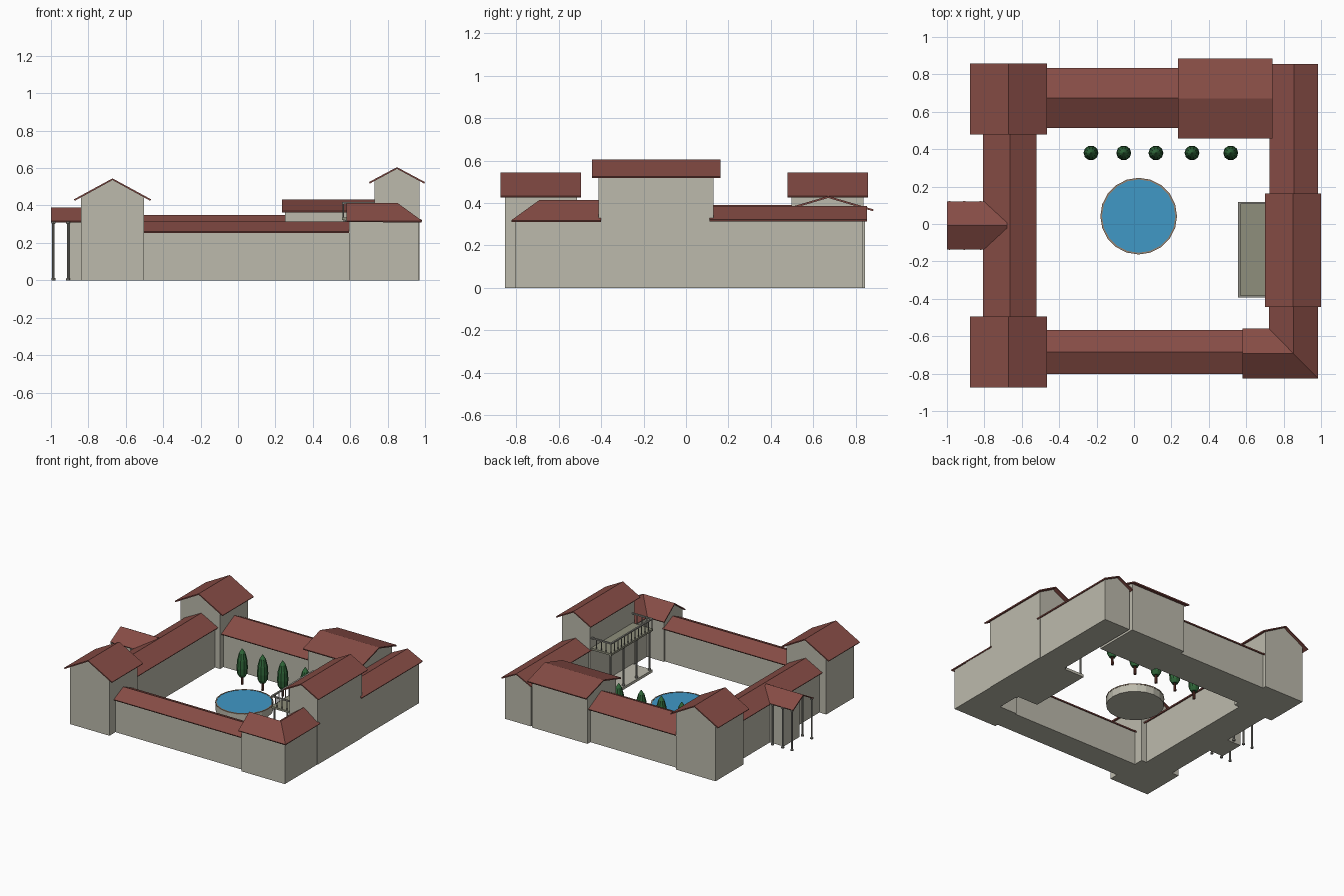
import bpy, bmesh, math

if "Cube" in bpy.data.objects:
    bpy.data.objects.remove(bpy.data.objects["Cube"])


def material(name, r, g, b):
    m = bpy.data.materials.new(name)
    lin = [((c / 255 + 0.055) / 1.055) ** 2.4 for c in (r, g, b)]
    m.diffuse_color = (*lin, 1)
    m.use_nodes = True
    m.node_tree.nodes["Principled BSDF"].inputs["Base Color"].default_value = m.diffuse_color
    return m


WALL = material("plaster", 188, 186, 172)
ROOF = material("roof_tile", 134, 76, 69)
WATER = material("water", 64, 152, 198)
RIM = material("pool_rim", 150, 130, 112)
DECK = material("deck_stone", 143, 143, 124)
METAL = material("column_grey", 142, 141, 134)
LEAF = material("foliage", 48, 104, 58)
TRUNK = material("trunk", 92, 50, 40)


def make(name, verts, faces, mat, fix=True):
    me = bpy.data.meshes.new(name)
    me.from_pydata(verts, [], faces)
    if fix:
        bm = bmesh.new()
        bm.from_mesh(me)
        bmesh.ops.recalc_face_normals(bm, faces=bm.faces)
        bm.to_mesh(me)
        bm.free()
    me.materials.append(mat)
    ob = bpy.data.objects.new(name, me)
    bpy.context.collection.objects.link(ob)
    return ob


def box(name, x0, x1, y0, y1, z0, z1, mat):
    v = [(x, y, z) for z in (z0, z1) for x, y in ((x0, y0), (x1, y0), (x1, y1), (x0, y1))]
    f = [(3, 2, 1, 0), (4, 5, 6, 7)] + [(i, (i + 1) % 4, (i + 1) % 4 + 4, i + 4) for i in range(4)]
    return make(name, v, f, mat)


def lathe(name, x, y, profile, n, mat):
    """Closed solid turned from (radius, z) pairs."""
    v = [(x + r * math.cos(2 * math.pi * i / n), y + r * math.sin(2 * math.pi * i / n), z)
         for r, z in profile for i in range(n)]
    f = [(k * n + i, k * n + (i + 1) % n, (k + 1) * n + (i + 1) % n, (k + 1) * n + i)
         for k in range(len(profile) - 1) for i in range(n)]
    f += [tuple(range(n))[::-1], tuple(range(len(v) - n, len(v)))]
    return make(name, v, f, mat)


def roof_sheet(name, verts, faces):
    """Thin tiled roof grown downwards from its top surface."""
    ob = make(name, verts, faces, ROOF, fix=False)
    bm = bmesh.new()
    bm.from_mesh(ob.data)
    for f in bm.faces:
        f.normal_update()
        if f.normal.z < 0:
            f.normal_flip()
    bm.to_mesh(ob.data)
    bm.free()
    mod = ob.modifiers.new("thickness", 'SOLIDIFY')
    mod.thickness = 0.009
    mod.offset = -1
    return ob


def along(axis, a, c, z):
    """Point at a along the ridge and c across it."""
    return (a, c, z) if axis == 'x' else (c, a, z)


def gable_roof(name, axis, a0, a1, c0, c1, eave, ridge):
    m = (c0 + c1) / 2
    v = [along(axis, a, c, z) for a in (a0, a1) for c, z in ((c0, eave), (m, ridge), (c1, eave))]
    return roof_sheet(name, v, [(0, 1, 4, 3), (1, 2, 5, 4)])


def gable_walls(name, axis, a0, a1, c0, c1, inset, eave, ridge):
    """House-shaped prism sitting just under the matching roof."""
    m = (c0 + c1) / 2
    t = 0.006
    side = eave + (ridge - eave) * inset / (m - c0) - t
    prof = [(c0 + inset, 0), (c0 + inset, side), (m, ridge - t), (c1 - inset, side), (c1 - inset, 0)]
    v = [along(axis, a, c, z) for a in (a0, a1) for c, z in prof]
    f = [(0, 1, 2, 3, 4), (9, 8, 7, 6, 5)] + [(i, (i + 1) % 5, (i + 1) % 5 + 5, i + 5) for i in range(5)]
    return make(name, v, f, WALL)


# name, ridge axis, roof start/end, wall start/end, eave-to-eave span, wall inset, eave z, ridge z
for name, ax, r0, r1, w0, w1, c0, c1, ins, ze, zr in (
    ("front_left_tower", 'y', -0.875, -0.495, -0.855, -0.515, -0.877, -0.465, 0.037, 0.433, 0.545),
    ("back_left_tower", 'y', 0.478, 0.858, 0.498, 0.838, -0.877, -0.465, 0.037, 0.433, 0.545),
    ("left_wing", 'y', -0.53, 0.51, -0.53, 0.51, -0.807, -0.52, 0.025, 0.315, 0.39),
    ("front_wing", 'x', -0.52, 0.60, -0.52, 0.60, -0.802, -0.568, 0.02, 0.26, 0.315),
    ("back_wing", 'x', -0.52, 0.26, -0.52, 0.26, 0.513, 0.835, 0.025, 0.265, 0.348),
    ("back_block", 'x', 0.235, 0.74, 0.252, 0.725, 0.457, 0.885, 0.04, 0.37, 0.433),
    ("right_wing", 'y', 0.11, 0.855, 0.11, 0.835, 0.725, 0.984, 0.018, 0.322, 0.385),
    ("right_tower", 'y', -0.443, 0.163, -0.413, 0.13, 0.70, 1.0, 0.03, 0.525, 0.605),
):
    gable_walls(name + "_walls", ax, w0, w1, c0, c1, ins, ze, zr)
    gable_roof(name + "_roof", ax, r0, r1, c0, c1, ze, zr)

# Front right corner: L-shaped hip roof over L-shaped walls
e, r = 0.318, 0.414
roof_sheet("corner_roof", [
    (0.58, -0.825, e), (0.984, -0.825, e), (0.984, -0.40, e),
    (0.58, -0.692, r), (0.852, -0.692, r), (0.852, -0.40, r),
    (0.58, -0.56, e), (0.722, -0.56, e), (0.722, -0.40, e)],
    [(0, 1, 4, 3), (1, 2, 5, 4), (3, 4, 7, 6), (4, 5, 8, 7)])
gable_walls("corner_front_walls", 'x', 0.593, 0.84, -0.825, -0.56, 0.018, e, r)
gable_walls("corner_side_walls", 'y', -0.68, -0.40, 0.722, 0.984, 0.018, e, r)
box("corner_outer_walls", 0.75, 0.966, -0.807, -0.60, 0, e, WALL)

# Entrance porch on the left side
gable_roof("porch_roof", 'x', -1.0, -0.68, -0.135, 0.12, 0.318, 0.39)
gable_walls("porch_walls", 'x', -0.90, -0.70, -0.135, 0.12, 0.03, 0.318, 0.39)


def column(name, x, y, z0, z1, rad):
    lathe(name, x, y, [(rad * 1.7, z0), (rad * 1.7, z0 + 0.01), (rad, z0 + 0.014),
                       (rad, z1 - 0.014), (rad * 1.7, z1 - 0.01), (rad * 1.7, z1)], 8, METAL)


for x in (-0.987, -0.908, -0.82):
    for y in (-0.128, 0.113):
        column("porch_column", x, y, 0, 0.315, 0.0065)

# Balcony on the courtyard side of the right tower
box("balcony_platform", 0.56, 0.74, -0.39, 0.117, 0, 0.02, WALL)
box("balcony_deck", 0.557, 0.74, -0.393, 0.118, 0.322, 0.337, DECK)
for i in range(4):
    column("balcony_column", 0.575, -0.375 + i * 0.159, 0.02, 0.322, 0.007)
box("balcony_front_rail", 0.557, 0.569, -0.393, 0.118, 0.408, 0.418, METAL)
for y in (-0.387, 0.112):
    box("balcony_side_rail", 0.557, 0.74, y - 0.006, y + 0.006, 0.408, 0.418, METAL)
    for i in range(3):
        lathe("baluster", 0.605 + i * 0.042, y, [(0.004, 0.337), (0.004, 0.408)], 6, METAL)
for i in range(13):
    lathe("baluster", 0.563, -0.387 + i * 0.499 / 12, [(0.004, 0.337), (0.004, 0.408)], 6, METAL)

# Round pool: stone wall with inset rim and water
px, py, n = 0.025, 0.042, 20
lathe("pool_basin", px, py, [(0.203, 0), (0.203, 0.058)], n, WALL)
lathe("pool_rim", px, py, [(0.205, 0.056), (0.205, 0.064), (0.196, 0.064), (0.196, 0.056)], n, RIM)
lathe("pool_water", px, py, [(0.196, 0.055), (0.196, 0.062)], n, WATER)

# Row of cypress trees
for x in (-0.23, -0.055, 0.117, 0.31, 0.517):
    lathe("tree_trunk", x, 0.38, [(0.011, 0), (0.009, 0.08)], 6, TRUNK)
    lathe("tree_foliage", x, 0.38, [(0.022, 0.06), (0.036, 0.085), (0.04, 0.13), (0.036, 0.19),
                                   (0.022, 0.245), (0.003, 0.275)], 10, LEAF)
